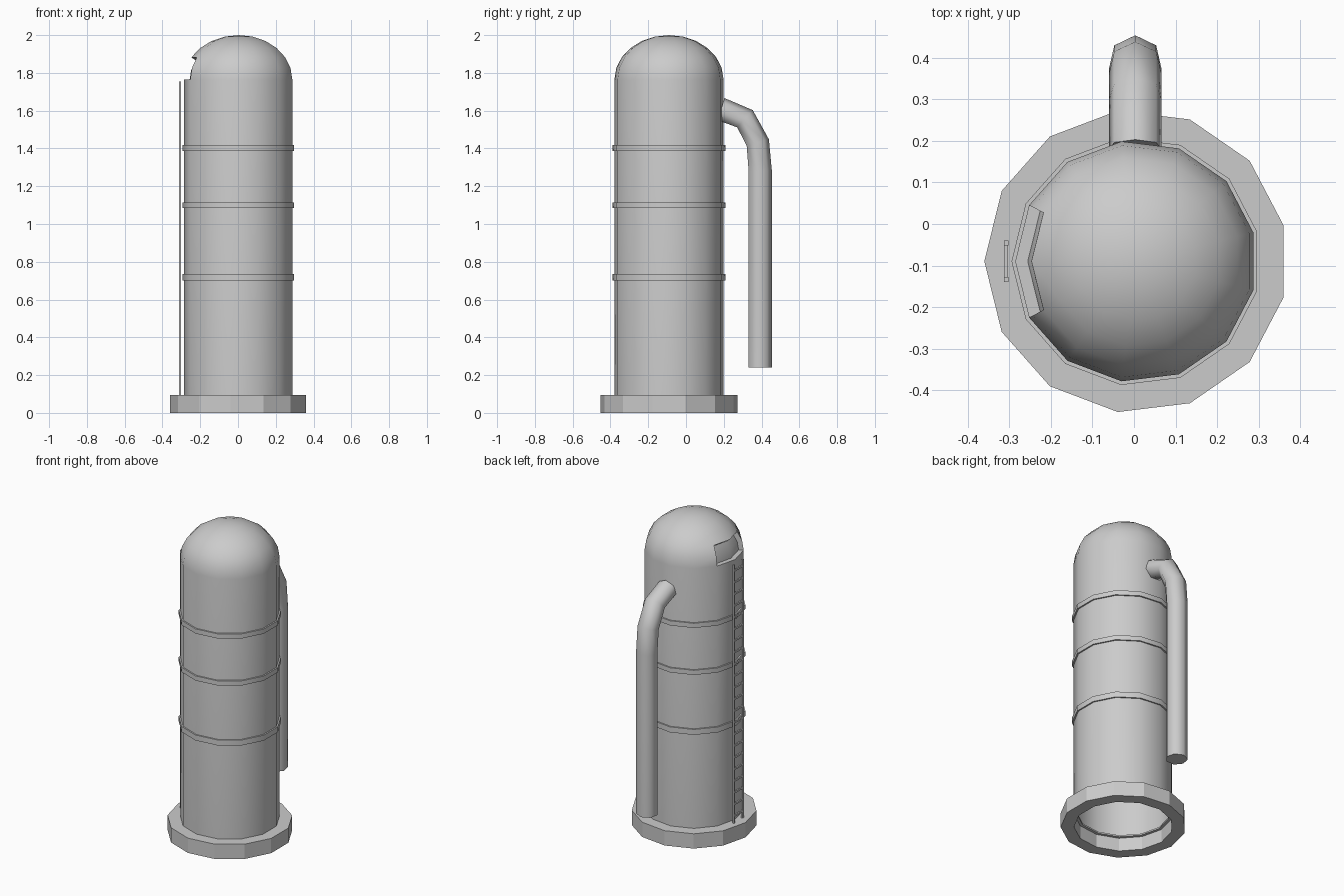
import bpy, bmesh, math
from mathutils import Vector

if "Cube" in bpy.data.objects:
    bpy.data.objects.remove(bpy.data.objects["Cube"])

CX, CY, N = 0.005, -0.09, 13
R, SHOULDER, DOME = 0.291, 1.765, 0.235

grey = bpy.data.materials.new("plain grey")
grey.diffuse_color = (0.6, 0.6, 0.6, 1)
grey.use_nodes = True
grey.node_tree.nodes["Principled BSDF"].inputs["Base Color"].default_value = grey.diffuse_color


def finish(name, bm, smooth=None):
    bmesh.ops.recalc_face_normals(bm, faces=bm.faces)
    me = bpy.data.meshes.new(name)
    bm.to_mesh(me)
    bm.free()
    me.materials.append(grey)
    ob = bpy.data.objects.new(name, me)
    bpy.context.collection.objects.link(ob)
    if smooth:
        bpy.ops.object.select_all(action='DESELECT')
        ob.select_set(True)
        bpy.context.view_layer.objects.active = ob
        bpy.ops.object.shade_smooth_by_angle(angle=math.radians(smooth))
    return ob


def lathe(profile, closed=False):
    """13-sided turned shape with one corner facing -x."""
    bm = bmesh.new()
    rings = []
    for r, z in profile:
        if r < 1e-5:
            rings.append([bm.verts.new((CX, CY, z))] * N)
        else:
            rings.append([bm.verts.new((CX - r * math.cos(2 * math.pi * i / N),
                                        CY - r * math.sin(2 * math.pi * i / N), z))
                          for i in range(N)])
    pairs = list(zip(rings, rings[1:]))
    if closed:
        pairs.append((rings[-1], rings[0]))
    for a, b in pairs:
        for i in range(N):
            j = (i + 1) % N
            bm.faces.new(list(dict.fromkeys((a[i], a[j], b[j], b[i]))))
    return bm


def box(bm, x0, x1, y0, y1, z0, z1):
    vs = bmesh.ops.create_cube(bm, size=1)['verts']
    for v in vs:
        v.co = Vector(((x0 + x1) / 2 + v.co.x * (x1 - x0),
                       (y0 + y1) / 2 + v.co.y * (y1 - y0),
                       (z0 + z1) / 2 + v.co.z * (z1 - z0)))


# base ring, open underneath with a thin inner ledge
finish("base_ring", lathe([(0.288, 0), (0.3655, 0), (0.3655, 0.095), (0.27, 0.095),
                           (0.27, 0.085), (0.288, 0.085)], closed=True))

# tank body with dome
profile = [(R, 0.09), (R, SHOULDER)]
for deg in (15, 30, 45, 60, 75, 90):
    a = math.radians(deg)
    profile.append((R * math.cos(a), SHOULDER + DOME * math.sin(a)))
bm = lathe(profile)

# recessed hatch in the dome above the ladder
hatch = []
for f in bm.faces:
    c = f.calc_center_median()
    ang = abs(math.atan2(c.y - CY, -(c.x - CX)))
    if ang < math.radians(20) and SHOULDER < c.z < SHOULDER + DOME * 0.5:
        hatch.append(f)
res = bmesh.ops.extrude_face_region(bm, geom=hatch)
bmesh.ops.delete(bm, geom=[f for f in hatch if f.is_valid], context='FACES_ONLY')
for v in (g for g in res['geom'] if isinstance(g, bmesh.types.BMVert)):
    n = Vector(((v.co.x - CX) / R ** 2, (v.co.y - CY) / R ** 2,
                (v.co.z - SHOULDER) / DOME ** 2)).normalized()
    v.co -= n * 0.03
finish("tank_body", bm, 32)

# bands around the body
for k, (z0, z1) in enumerate(((0.70, 0.735), (1.085, 1.115), (1.387, 1.417))):
    finish(f"band_{k + 1}", lathe([(0.285, z0), (0.30, z0), (0.30, z1), (0.285, z1)],
                                  closed=True), 32)

# ladder on the left side
bm = bmesh.new()
for y0 in (-0.14, -0.052):
    box(bm, -0.313, -0.302, y0, y0 + 0.012, 0.09, 1.755)
for k in range(22):
    z = 0.14 + k * 0.075
    box(bm, -0.312, -0.303, -0.13, -0.05, z - 0.006, z + 0.006)
finish("ladder", bm)

# bent seven-sided pipe at the back
PX, PR, S = 0.003, 0.0645, 7
path = [(0.39, 0.24), (0.39, 1.28), (0.377, 1.43), (0.31, 1.555), (0.185, 1.605)]
bm = bmesh.new()
rings = []
for i, (y, z) in enumerate(path):
    p = Vector((y, z))
    d_in = (p - Vector(path[i - 1])).normalized() if i else Vector((0, 1))
    d_out = (Vector(path[i + 1]) - p).normalized() if i < len(path) - 1 else Vector((-1, 0.2))
    t = (d_in + d_out.normalized()).normalized()
    side = Vector((t.y, -t.x))
    ring = []
    for k in range(S):
        a = 2 * math.pi * k / S
        q = p + side * PR * math.cos(a)
        ring.append(bm.verts.new((PX + PR * math.sin(a), q.x, q.y)))
    rings.append(ring)
for a, b in zip(rings, rings[1:]):
    for k in range(S):
        j = (k + 1) % S
        bm.faces.new((a[k], a[j], b[j], b[k]))
bm.faces.new(rings[0])
bm.faces.new(rings[-1])
finish("pipe", bm, 60)
